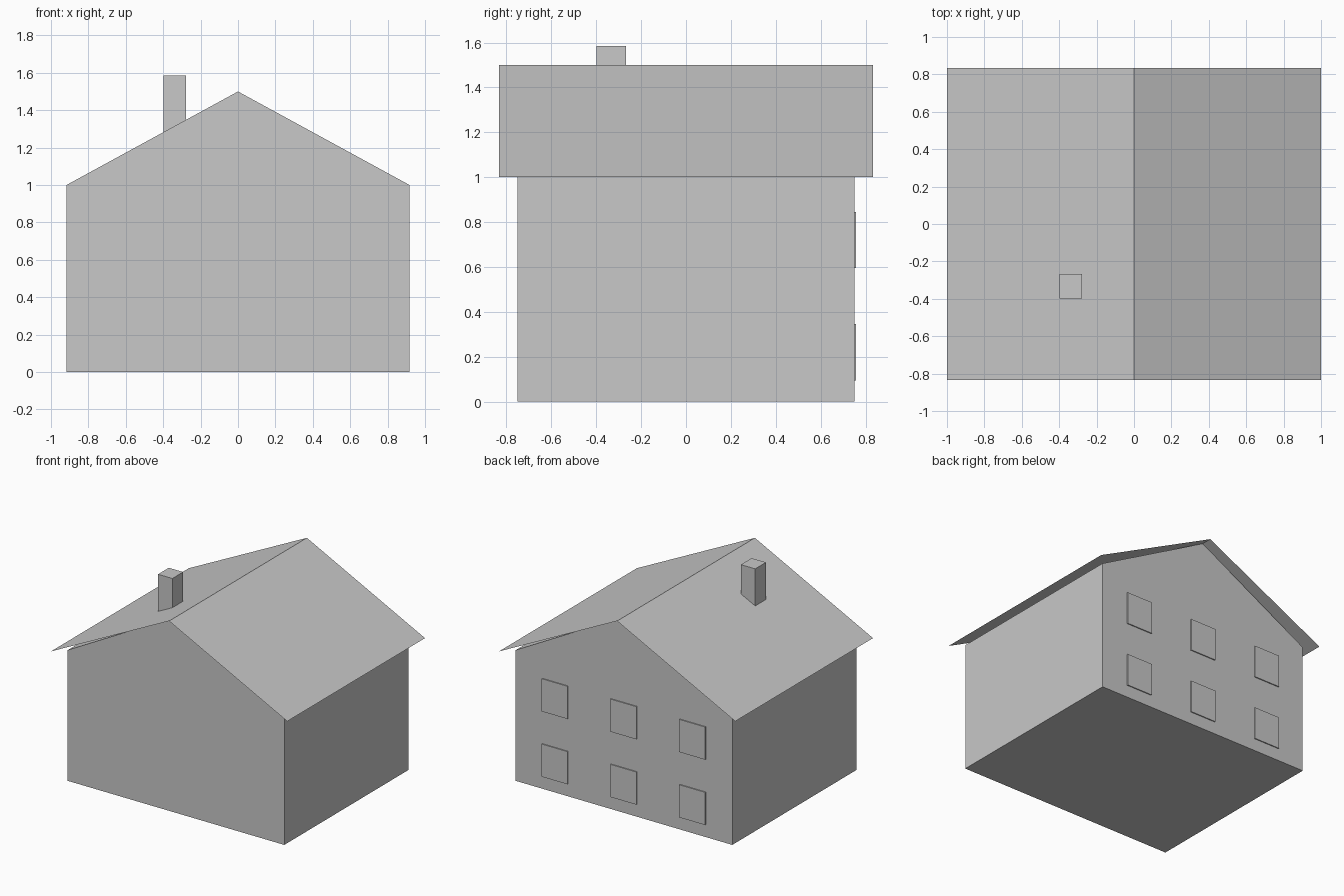
import bpy

if "Cube" in bpy.data.objects:
    bpy.data.objects.remove(bpy.data.objects["Cube"])

# One plain grey for the whole house
grey = bpy.data.materials.new("plain_grey")
grey.diffuse_color = (0.58, 0.58, 0.58, 1.0)
grey.use_nodes = True
grey.node_tree.nodes["Principled BSDF"].inputs["Base Color"].default_value = grey.diffuse_color


def make_object(name, verts, faces):
    mesh = bpy.data.meshes.new(name)
    mesh.from_pydata(verts, [], faces)
    mesh.materials.append(grey)
    obj = bpy.data.objects.new(name, mesh)
    bpy.context.collection.objects.link(obj)
    return obj


def extrude_profile(name, profile, y0, y1):
    """Closed prism from an (x, z) profile, counter-clockwise seen from the front."""
    n = len(profile)
    verts = [(x, y, z) for y in (y0, y1) for x, z in profile]
    faces = [tuple(range(n)), tuple(reversed(range(n, 2 * n)))]
    for i in range(n):
        j = (i + 1) % n
        faces.append((j, i, n + i, n + j))
    return make_object(name, verts, faces)


def box(name, x0, x1, y0, y1, z0, z1):
    return extrude_profile(name, [(x0, z0), (x1, z0), (x1, z1), (x0, z1)], y0, y1)


# House body with gabled ends
W, D = 0.917, 0.75
extrude_profile("house_body", [(-W, 0), (W, 0), (W, 1), (0, 1.5), (-W, 1)], -D, D)

# Thin sheet roof, two slopes meeting at the ridge and overhanging the walls
R = 0.833
make_object("roof",
            [(x, y, z) for x, z in ((-1, 1), (0, 1.5), (1, 1)) for y in (-R, R)],
            [(0, 2, 3, 1), (2, 4, 5, 3)])

# Chimney on the left slope
box("chimney", -0.398, -0.277, -0.398, -0.268, 1.25, 1.585)

# Two rows of three window plates on the back wall
for row, z in enumerate((0.095, 0.595)):
    for col, x in enumerate((-0.583, 0, 0.583)):
        box(f"window_{row}_{col}", x - 0.11, x + 0.11, D, D + 0.008, z, z + 0.25)
